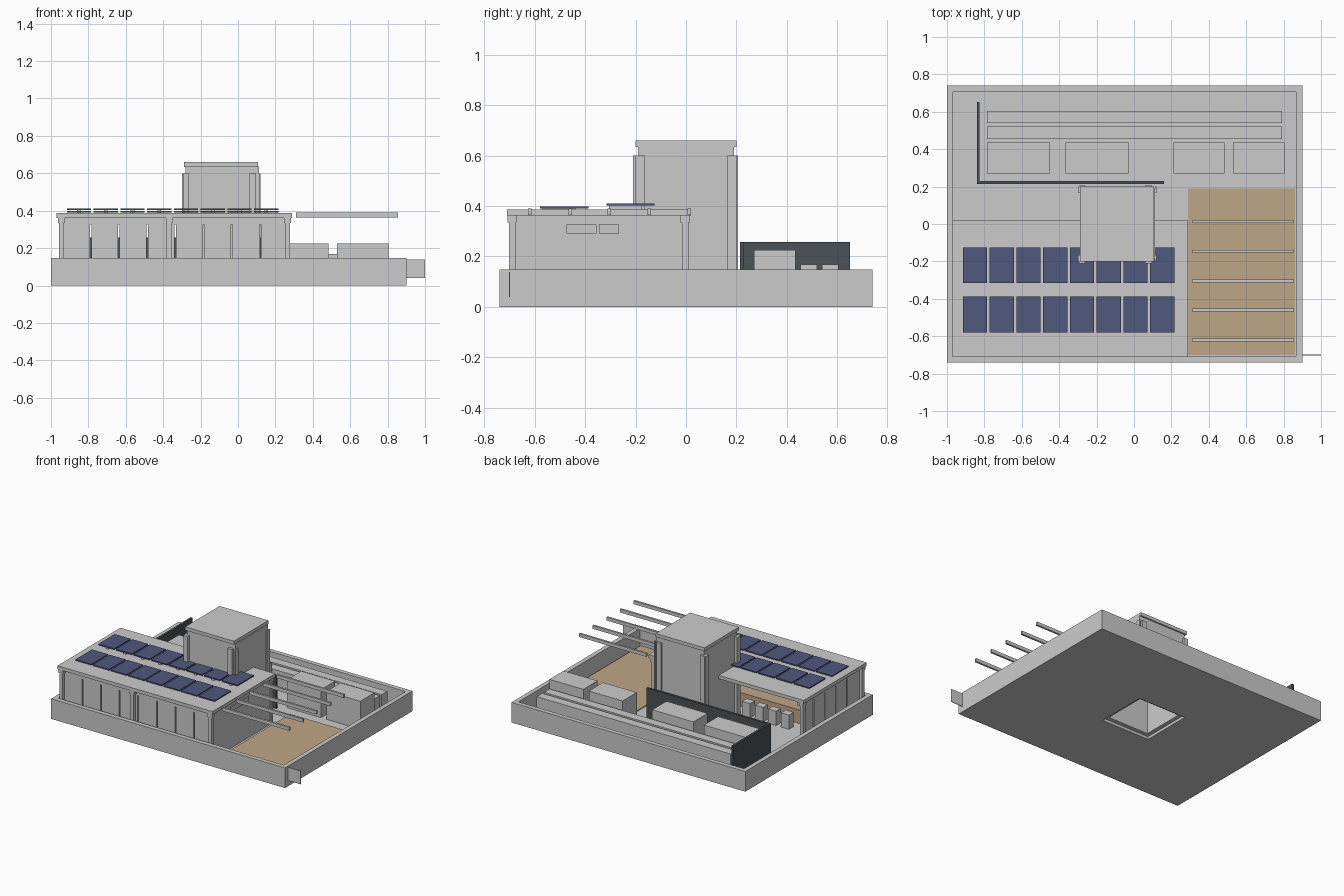
import bpy

if "Cube" in bpy.data.objects:
    bpy.data.objects.remove(bpy.data.objects["Cube"])


def material(name, color):
    m = bpy.data.materials.new(name)
    m.diffuse_color = (*color, 1)
    m.use_nodes = True
    m.node_tree.nodes["Principled BSDF"].inputs["Base Color"].default_value = m.diffuse_color
    return m


GRAY = material("light_gray", (0.60, 0.60, 0.60))
TAN = material("tan_wood", (0.52, 0.38, 0.24))
BLUE = material("panel_blue", (0.08, 0.10, 0.21))
DARK = material("slate_screen", (0.07, 0.085, 0.095))

FACES = [(0, 2, 3, 1), (4, 5, 7, 6), (0, 1, 5, 4), (2, 6, 7, 3), (0, 4, 6, 2), (1, 3, 7, 5)]


def boxes(name, mat, *extents):
    """One object made of boxes given as x0, x1, y0, y1, z0, z1."""
    verts, faces = [], []
    for x0, x1, y0, y1, z0, z1 in extents:
        n = len(verts)
        verts += [(x, y, z) for z in (z0, z1) for y in (y0, y1) for x in (x0, x1)]
        faces += [tuple(n + i for i in f) for f in FACES]
    mesh = bpy.data.meshes.new(name)
    mesh.from_pydata(verts, [], faces)
    mesh.materials.append(mat)
    ob = bpy.data.objects.new(name, mesh)
    bpy.context.collection.objects.link(ob)
    return ob


def ring(x0, x1, y0, y1, z0, z1, t):
    """Four walls of thickness t round a rectangle."""
    return [(x0, x1, y0, y0 + t, z0, z1), (x0, x1, y1 - t, y1, z0, z1),
            (x0, x0 + t, y0 + t, y1 - t, z0, z1), (x1 - t, x1, y0 + t, y1 - t, z0, z1)]


FLOOR, RIM = 0.02, 0.148
# Tower footprint
TX0, TX1, TY0, TY1 = -0.28, 0.112, -0.19, 0.19

# Base: floor slab with an opening under the tower, and the parapet
boxes("floor_slab", GRAY,
      (-0.97, TX0, -0.71, 0.71, 0, FLOOR), (TX1, 0.87, -0.71, 0.71, 0, FLOOR),
      (TX0, TX1, -0.71, TY0, 0, FLOOR), (TX0, TX1, TY1, 0.71, 0, FLOOR))
boxes("parapet", GRAY, *ring(-1, 0.90, -0.74, 0.74, 0, RIM, 0.033))
boxes("terrace_deck", TAN, (0.29, 0.86, -0.70, 0.19, FLOOR, 0.026))
boxes("side_plate", GRAY, (0.90, 1.0, -0.703, -0.699, 0.04, 0.138))

# Tower with hollow shaft, cap and corner pilasters
boxes("tower_walls", GRAY, *ring(TX0, TX1, TY0, TY1, FLOOR, 0.637, 0.03))
boxes("tower_cap", GRAY, (-0.29, 0.107, -0.20, 0.20, 0.635, 0.66))
pilasters = []
for y0, y1 in ((-0.21, TY0), (TY1, 0.206)):
    pilasters += [(-0.295, -0.262, y0, y1, FLOOR, 0.60), (0.06, 0.097, y0, y1, FLOOR, 0.60)]
for y0, y1 in ((-0.20, -0.165), (0.165, 0.20)):
    pilasters += [(-0.30, TX0, y0, y1, FLOOR, 0.60), (TX1, 0.12, y0, y1, FLOOR, 0.60)]
boxes("tower_pilasters", GRAY, *pilasters)

# Pavilion roof, header beams and posts with capitals
boxes("pavilion_roof", GRAY, (-0.97, 0.29, -0.71, 0.02, 0.362, 0.387))
boxes("header_beams", GRAY, (-0.935, 0.27, -0.68, -0.65, 0.325, 0.362),
      (-0.935, -0.905, -0.65, 0.0, 0.325, 0.362))
posts = []
for x, y in ((-0.945, -0.69), (-0.368, -0.69), (0.265, -0.69), (-0.945, -0.003), (0.265, -0.003)):
    posts += [(x - 0.013, x + 0.013, y - 0.013, y + 0.013, FLOOR, 0.335),
              (x - 0.018, x + 0.018, y - 0.018, y + 0.018, 0.335, 0.362)]
boxes("posts", GRAY, *posts)

# Pavilion walls: separate panels on the front and left, a solid right wall
boxes("front_wall_panels", GRAY,
      *[(-0.935 + i * 0.151, -0.792 + i * 0.151, -0.68, -0.66, FLOOR, 0.327) for i in range(8)])
boxes("left_wall_panels", GRAY,
      *[(-0.935, -0.915, -0.66 + i * 0.13, -0.538 + i * 0.13, FLOOR, 0.327) for i in range(5)])
boxes("right_wall", GRAY, (0.25, 0.27, -0.68, -0.015, FLOOR, 0.362))
boxes("wall_vents", GRAY, (0.27, 0.276, -0.475, -0.355, 0.292, 0.327),
      (0.27, 0.276, -0.345, -0.265, 0.292, 0.327))

# Counter and stools inside the pavilion
boxes("counter", TAN, (-0.72, 0.10, -0.55, -0.31, FLOOR, 0.12))
boxes("stools", GRAY,
      *[(-0.70 + i * 0.105, -0.635 + i * 0.105, -0.25, -0.195, FLOOR, 0.125) for i in range(4)])

# Two rows of roof panels on rails
for name, y0, y1, z in (("front", -0.58, -0.388, 0.390), ("back", -0.315, -0.125, 0.403)):
    columns = [-0.915 + i * 0.143 for i in range(8)]
    boxes(name + "_solar_panels", BLUE, *[(x, x + 0.13, y0, y1, z, z + 0.008) for x in columns])
    boxes(name + "_panel_rails", GRAY,
          *[(x + 0.055, x + 0.075, y0 + 0.01, y1 - 0.05, 0.386, z) for x in columns])

# Pergola beams over the terrace
boxes("pergola_beams", GRAY,
      *[(0.31, 0.855, y - 0.007, y + 0.007, 0.365, 0.39)
        for y in (0.012, -0.145, -0.305, -0.46, -0.62)])

# Dark screen, planters and long benches at the back
boxes("screen", DARK, (-0.84, 0.16, 0.215, 0.23, FLOOR, 0.258),
      (-0.84, -0.825, 0.23, 0.652, FLOOR, 0.258))
boxes("planters", GRAY,
      *[(x0, x1, 0.27, 0.435, FLOOR, 0.226)
        for x0, x1 in ((-0.785, -0.45), (-0.365, -0.03), (0.21, 0.485), (0.53, 0.805))])
boxes("benches", GRAY, (-0.785, 0.79, 0.455, 0.52, FLOOR, 0.168),
      (-0.785, 0.79, 0.54, 0.605, FLOOR, 0.168))
